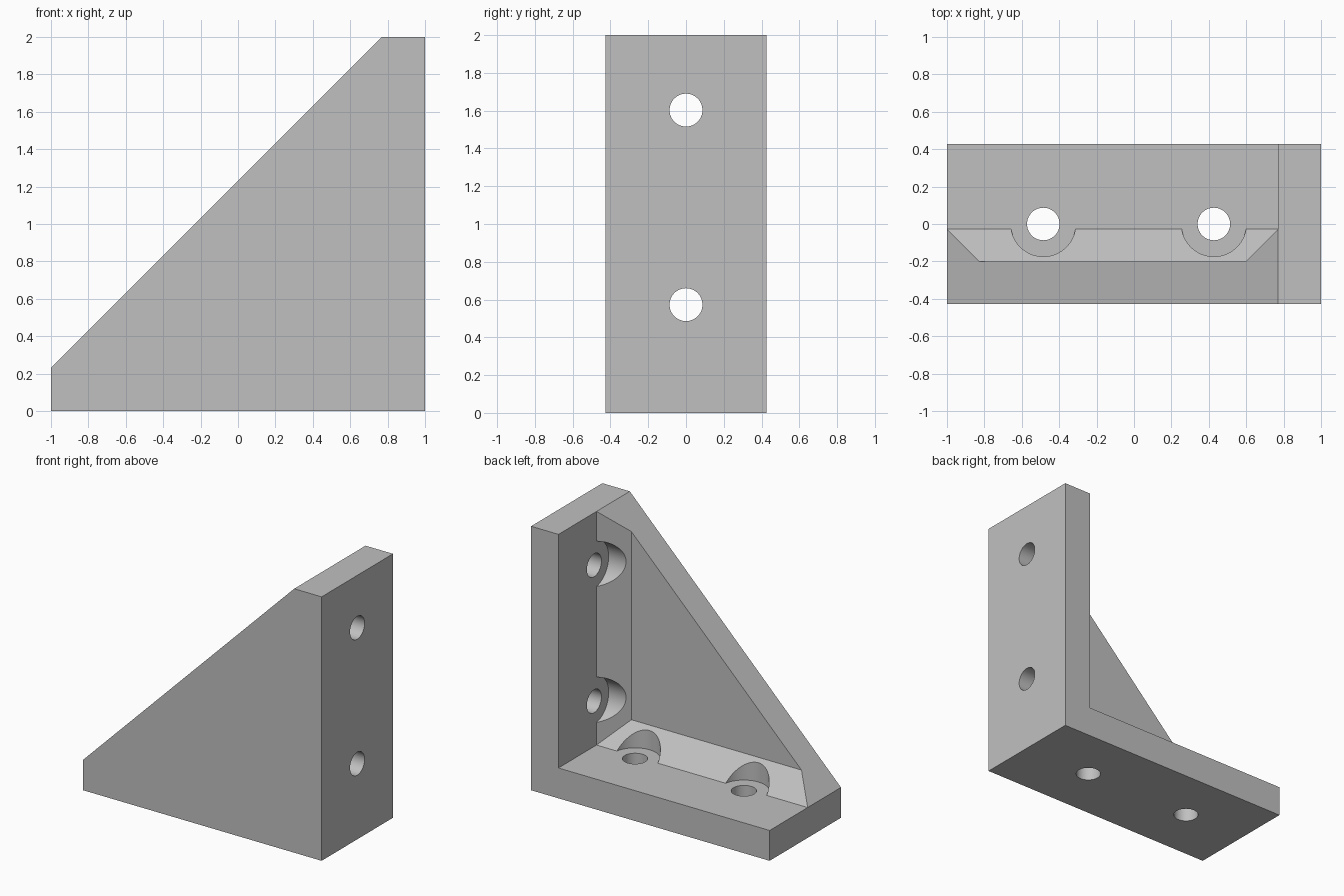
import bpy
import bmesh
import math
from mathutils import Matrix, Vector

cube = bpy.data.objects.get("Cube")
if cube:
    bpy.data.objects.remove(cube, do_unlink=True)

HALF = 0.427      # half the bracket width
WALL = 0.23       # plate thickness
INNER = 1 - WALL  # inner face of the upright plate
WEB = -0.2        # inner face of the side web
CHAMFER = 0.172

grey = bpy.data.materials.new("grey")
grey.use_nodes = True
colour = (0.53, 0.53, 0.53, 1)
grey.diffuse_color = colour
grey.node_tree.nodes["Principled BSDF"].inputs["Base Color"].default_value = colour


def finish(name, bm):
    bmesh.ops.recalc_face_normals(bm, faces=bm.faces)
    mesh = bpy.data.meshes.new(name)
    bm.to_mesh(mesh)
    bm.free()
    mesh.materials.append(grey)
    obj = bpy.data.objects.new(name, mesh)
    bpy.context.collection.objects.link(obj)
    return obj


def loft(name, sections):
    """Solid through (y, xz outline) sections, capped at both ends."""
    bm = bmesh.new()
    rings = [[bm.verts.new((x, y, z)) for x, z in pts] for y, pts in sections]
    for a, b in zip(rings, rings[1:]):
        for i in range(len(a)):
            j = (i + 1) % len(a)
            bm.faces.new((a[i], a[j], b[j], b[i]))
    bm.faces.new(rings[0])
    bm.faces.new(rings[-1])
    return finish(name, bm)


def rod(name, start, end, radius):
    a, b = Vector(start), Vector(end)
    turn = (b - a).to_track_quat('Z', 'Y').to_matrix().to_4x4()
    bm = bmesh.new()
    bmesh.ops.create_cone(bm, cap_ends=True, segments=64, radius1=radius,
                          radius2=radius, depth=(b - a).length,
                          matrix=Matrix.Translation((a + b) / 2) @ turn)
    return finish(name, bm)


def cut(target, cutter):
    mod = target.modifiers.new(cutter.name, 'BOOLEAN')
    mod.operation = 'DIFFERENCE'
    mod.solver = 'EXACT'
    mod.object = cutter
    bpy.context.view_layer.objects.active = target
    bpy.ops.object.modifier_apply(modifier=mod.name)
    bpy.data.objects.remove(cutter, do_unlink=True)


# Solid bracket block with the sloping edge
side = [(-1, 0), (1, 0), (1, 2), (INNER, 2), (-1, WALL)]
bracket = loft("corner_bracket", [(-HALF, side), (HALF, side)])


# Pocket between the plates, narrowing to leave chamfers against the web
def pocket_outline(t):
    x, z = INNER - t, WALL + t
    return [(-3, z), (x, z), (x, 4), (-3, 4)]


cut(bracket, loft("pocket", [(WEB, pocket_outline(CHAMFER)),
                             (WEB + CHAMFER, pocket_outline(0)),
                             (1, pocket_outline(0))]))

# Screw holes, each with a clearance for the screw head
for x in (-0.485, 0.427):
    cut(bracket, rod("base_hole", (x, 0, -0.2), (x, 0, 0.5), 0.087))
    cut(bracket, rod("base_head", (x, 0, WALL), (x, 0, 0.5), 0.174))
for z in (0.573, 1.603):
    cut(bracket, rod("wall_hole", (1.2, 0, z), (0.5, 0, z), 0.087))
    cut(bracket, rod("wall_head", (INNER, 0, z), (0.5, 0, z), 0.174))

# Smooth bores, crisp edges
bpy.ops.object.select_all(action='DESELECT')
bracket.select_set(True)
bpy.context.view_layer.objects.active = bracket
bpy.ops.object.shade_smooth_by_angle(angle=math.radians(30))
